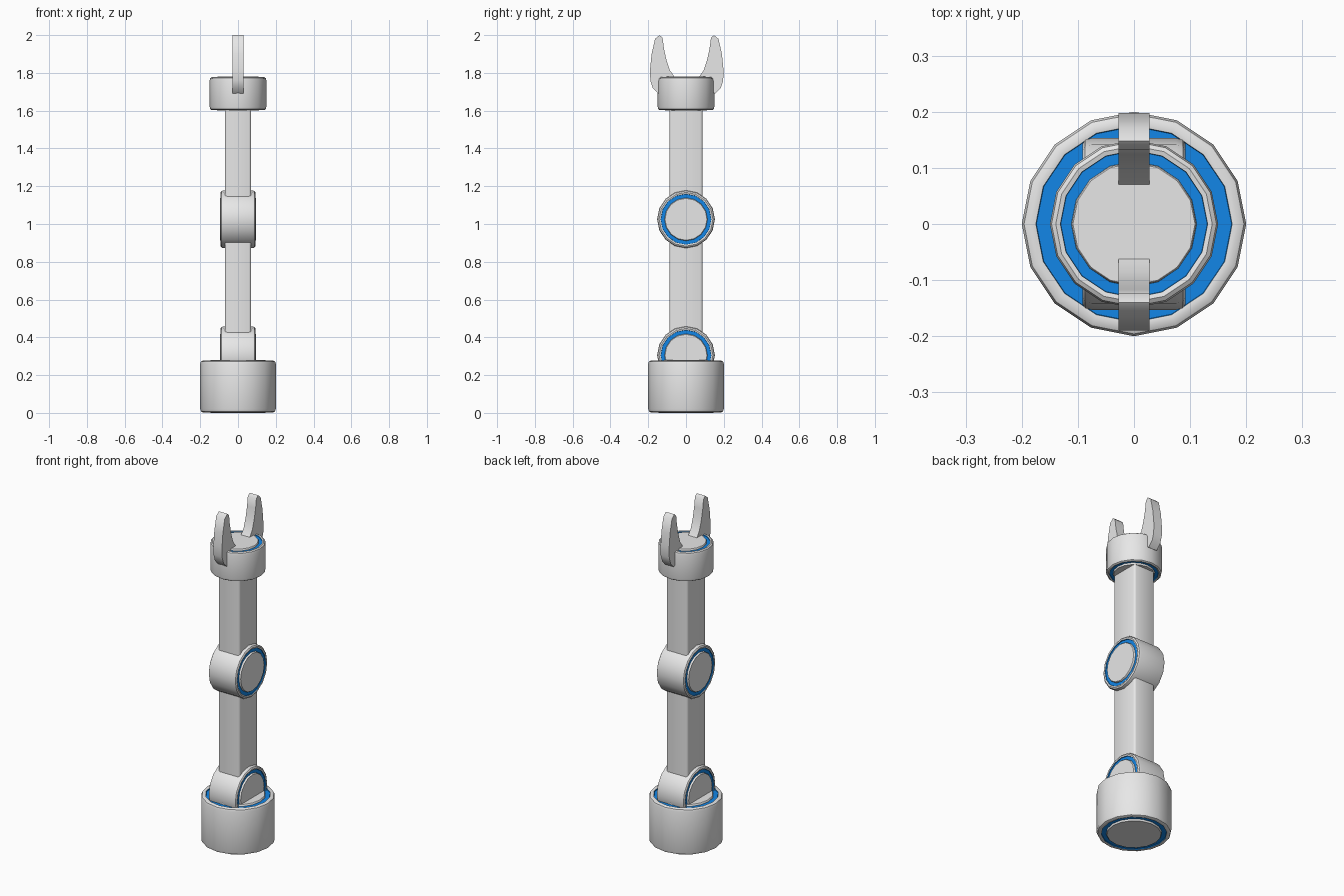
import bpy, bmesh, math
from mathutils import Matrix

if "Cube" in bpy.data.objects:
    bpy.data.objects.remove(bpy.data.objects["Cube"])


def material(name, color):
    m = bpy.data.materials.new(name)
    m.diffuse_color = (*color, 1)
    m.use_nodes = True
    m.node_tree.nodes["Principled BSDF"].inputs["Base Color"].default_value = m.diffuse_color
    return m


GREY = material("light_grey", (0.8, 0.8, 0.8))
BLUE = material("bright_blue", (0.006, 0.24, 0.8))


def finish(bm, name, angle=40):
    bmesh.ops.recalc_face_normals(bm, faces=bm.faces)
    me = bpy.data.meshes.new(name)
    bm.to_mesh(me)
    bm.free()
    me.materials.append(GREY)
    me.materials.append(BLUE)
    ob = bpy.data.objects.new(name, me)
    bpy.context.collection.objects.link(ob)
    bpy.ops.object.select_all(action='DESELECT')
    ob.select_set(True)
    bpy.context.view_layer.objects.active = ob
    bpy.ops.object.shade_smooth_by_angle(angle=math.radians(angle))
    return ob


# Sixteen-sided drum with rounded rim and a recessed blue ring on both ends
def drum(name, radius, half, z, sideways=False, n=16):
    r, h = radius, half
    end = [(0.555 * r / 0.75, h - 0.004), (0.725 * r, h), (0.74 * r, h - 0.003),
           (0.745 * r, h - 0.010), (0.87 * r, h - 0.010), (0.875 * r, h - 0.005),
           (0.93 * r, h - 0.003), (0.98 * r, h - 0.008), (r, h - 0.02)]
    end = end[1:]
    profile = end + [(a, -b) for a, b in reversed(end)]
    blue_steps = {2, 3, len(profile) - 4, len(profile) - 5}
    bm = bmesh.new()
    rings = []
    for a, b in profile:
        rings.append([bm.verts.new((a * math.cos(2 * math.pi * i / n),
                                    a * math.sin(2 * math.pi * i / n), b))
                      for i in range(n)])
    for k in range(len(rings) - 1):
        for i in range(n):
            j = (i + 1) % n
            f = bm.faces.new((rings[k][i], rings[k][j], rings[k + 1][j], rings[k + 1][i]))
            f.material_index = 1 if k in blue_steps else 0
    bm.faces.new(rings[0])
    bm.faces.new(rings[-1])
    rot = Matrix.Rotation(math.pi / 2, 4, 'Y') if sideways else Matrix.Identity(4)
    bm.transform(Matrix.Translation((0, 0, z)) @ rot)
    return finish(bm, name)


# Rectangular arm segment with softened edges
def arm(name, z0, z1):
    bm = bmesh.new()
    bmesh.ops.create_cube(bm, size=1)
    bm.transform(Matrix.Translation((0, 0, (z0 + z1) / 2))
                 @ Matrix.Diagonal((0.14, 0.176, z1 - z0, 1)))
    long_edges = [e for e in bm.edges if abs(e.verts[0].co.z - e.verts[1].co.z) > 0.1]
    bmesh.ops.bevel(bm, geom=long_edges, offset=0.012, segments=2, profile=0.5, affect='EDGES')
    return finish(bm, name, 60)


# Curved claw finger, extruded across x
def finger(name, side):
    outline = [(0.150, 1.69), (0.180, 1.72), (0.193, 1.76), (0.194, 1.82), (0.186, 1.90),
               (0.168, 1.98), (0.144, 2.0), (0.128, 1.985), (0.121, 1.93), (0.108, 1.87),
               (0.090, 1.815), (0.066, 1.78), (0.09, 1.73)]
    bm = bmesh.new()
    vs = [bm.verts.new((-0.028, side * y + 0.004, z)) for y, z in outline]
    f = bm.faces.new(vs)
    ext = bmesh.ops.extrude_face_region(bm, geom=[f])
    bmesh.ops.translate(bm, vec=(0.056, 0, 0),
                        verts=[v for v in ext['geom'] if isinstance(v, bmesh.types.BMVert)])
    return finish(bm, name)


# Base, shoulder and elbow joints, wrist
drum("base", 0.2, 0.14, 0.14)
drum("shoulder_joint", 0.153, 0.095, 0.305, sideways=True)
drum("elbow_joint", 0.153, 0.095, 1.025, sideways=True)
drum("wrist", 0.15, 0.09, 1.69)

# Arm segments
arm("lower_arm", 0.31, 1.02)
arm("upper_arm", 1.03, 1.66)

# Claw
for side, label in ((1, "back"), (-1, "front")):
    finger(label + "_finger", side)
